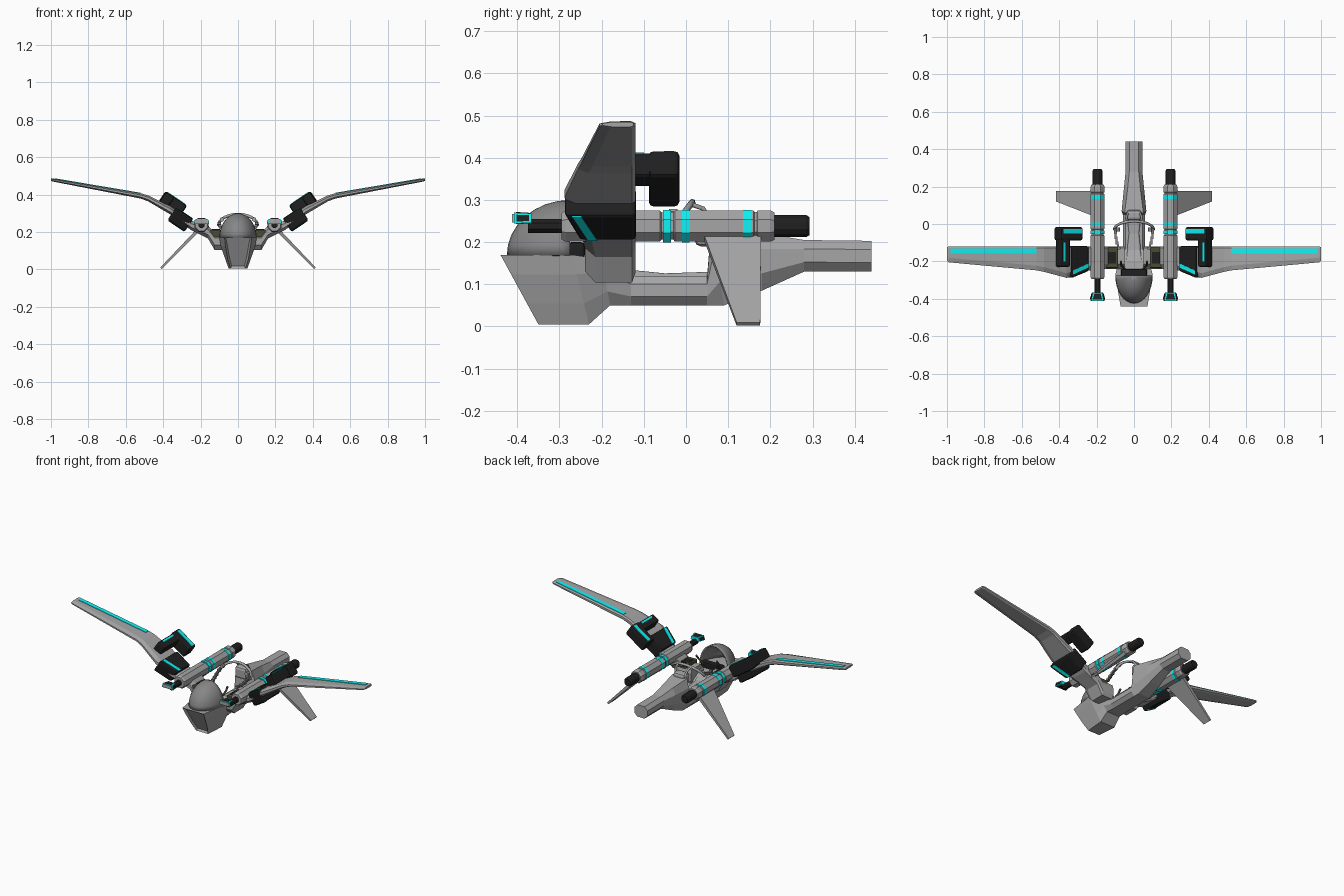
import bpy, bmesh, math
from mathutils import Vector

if "Cube" in bpy.data.objects:
    bpy.data.objects.remove(bpy.data.objects["Cube"])


def material(name, c):
    m = bpy.data.materials.new(name)
    m.diffuse_color = (*c, 1)
    m.use_nodes = True
    m.node_tree.nodes["Principled BSDF"].inputs["Base Color"].default_value = m.diffuse_color
    return m


GREY = material("hull_grey", (0.38, 0.38, 0.38))
GLASS = material("canopy_grey", (0.24, 0.24, 0.24))
DARK = material("dark", (0.014, 0.014, 0.014))
CYAN = material("cyan", (0.005, 0.9, 0.92))
OLIVE = material("olive", (0.07, 0.07, 0.035))


def finish(name, bm, mat=None, mirror=False, bevel=0):
    bmesh.ops.recalc_face_normals(bm, faces=bm.faces)
    me = bpy.data.meshes.new(name)
    bm.to_mesh(me)
    bm.free()
    ob = bpy.data.objects.new(name, me)
    bpy.context.collection.objects.link(ob)
    me.materials.append(mat or GREY)
    if bevel:
        b = ob.modifiers.new("bevel", 'BEVEL')
        b.width, b.segments, b.limit_method = bevel, 2, 'ANGLE'
    if mirror:
        ob.modifiers.new("mirror", 'MIRROR')
    return ob


def loft_bm(rings):
    bm = bmesh.new()
    vs = [[bm.verts.new(p) for p in r] for r in rings]
    n = len(vs[0])
    for a, b in zip(vs, vs[1:]):
        for i in range(n):
            bm.faces.new((a[i], a[(i + 1) % n], b[(i + 1) % n], b[i]))
    bm.faces.new(vs[0])
    bm.faces.new(vs[-1])
    return bm


def loft(name, rings, *args, **kw):
    return finish(name, loft_bm(rings), *args, **kw)


def box(name, x, y, z, *args, **kw):
    rings = [[(a, y[0], z[0]), (a, y[1], z[0]), (a, y[1], z[1]), (a, y[0], z[1])] for a in x]
    return loft(name, rings, *args, **kw)


def turned(name, prof, x, z, *args, n=8, **kw):
    # faceted tube along y from (y, radius) pairs
    rings = [[(x + r * math.cos((i + .5) * math.tau / n), y, z + r * math.sin((i + .5) * math.tau / n))
              for i in range(n)] for y, r in prof]
    return loft(name, rings, *args, **kw)


def tube(name, pts, r, mat=None, mirror=False):
    cu = bpy.data.curves.new(name, 'CURVE')
    cu.dimensions, cu.bevel_depth, cu.bevel_resolution, cu.use_fill_caps = '3D', r, 1, True
    sp = cu.splines.new('POLY')
    sp.points.add(len(pts) - 1)
    for p, q in zip(sp.points, pts):
        p.co = (*q, 1)
    ob = bpy.data.objects.new(name, cu)
    bpy.context.collection.objects.link(ob)
    cu.materials.append(mat or GREY)
    if mirror:
        ob.modifiers.new("mirror", 'MIRROR')


# Hull: nose, belly and tail in one loft
def hull_ring(yb, yt, zb, zt, w):
    lv = [0, .3, .72, 1]
    half = [(wi, yb + (yt - yb) * l, zb + (zt - zb) * l) for wi, l in zip(w, lv)]
    return half + [(-x, y, z) for x, y, z in reversed(half)]


bm = loft_bm([hull_ring(*r) for r in (
    (-.35, -.44, .005, .17, (.04, .055, .067, .072)),
    (-.23, -.27, .005, .17, (.05, .068, .092, .1)),
    (-.18, -.2, .05, .16, (.045, .065, .08, .08)),
    (-.13, -.13, .05, .12, (.04, .06, .06, .045)),
    (.05, .05, .05, .12, (.04, .06, .06, .045)),
    (.09, .06, .05, .24, (.04, .06, .066, .05)),
    (.18, .18, .085, .222, (.035, .055, .055, .035)),
    (.28, .28, .13, .205, (.025, .045, .045, .025)),
    (.44, .44, .13, .203, (.025, .045, .045, .025)))])
bmesh.ops.recalc_face_normals(bm, faces=bm.faces)
front = min(bm.faces, key=lambda f: f.calc_center_median().y)
bmesh.ops.inset_individual(bm, faces=[front], thickness=.01, depth=-.012)
finish("hull", bm)

# Canopy: front half of an egg, open at the rear
bm = bmesh.new()
bmesh.ops.create_uvsphere(bm, u_segments=32, v_segments=16, radius=1)
bmesh.ops.delete(bm, geom=[v for v in bm.verts if v.co.y > .01 or v.co.z < -.01], context='VERTS')
for v in bm.verts:
    v.co = Vector((v.co.x * .1, v.co.y * .15 - .275, v.co.z * .132 + .168))
canopy = finish("canopy", bm, GLASS)
for p in canopy.data.polygons:
    p.use_smooth = True
sol = canopy.modifiers.new("shell", 'SOLIDIFY')
sol.thickness = .008

# Wings: cranked loft from hull side to tip
def wing_ring(x, z, t, yf, yb=-.12):
    return [(x, yf, z - t * .4), (x, yf + .025, z - t), (x, yb - .008, z - t), (x, yb, z - t * .5),
            (x, yb, z + t * .5), (x, yb - .008, z + t), (x, yf + .025, z + t), (x, yf, z + t * .4)]


loft("wing", [wing_ring(*r) for r in (
    (.05, .15, .045, -.24), (.125, .15, .046, -.24), (.16, .2, .035, -.24), (.25, .235, .025, -.25),
    (.36, .315, .022, -.288), (.48, .38, .016, -.256), (.52, .393, .014, -.248),
    (.99, .478, .008, -.205), (1.0, .479, .006, -.198, -.125))], mirror=True)
loft("wing_stripe", [[(x, -.157, z), (x, -.131, z), (x, -.131, z + .004), (x, -.157, z + .004)]
                     for x, z in ((.52, .406), (.98, .4835))], CYAN, mirror=True)

# Wing armour blocks, tilted with the inner wing
TILT = math.radians(34)


def tilted(name, c, u, yf, yb, v, *args, **kw):
    # yf gives the front edge at each end of u, yb the rear edge
    rings = []
    for ui, f, b in zip(u, yf, yb):
        def P(y, vi):
            return (c[0] + ui * math.cos(TILT) - vi * math.sin(TILT), y,
                    c[1] + ui * math.sin(TILT) + vi * math.cos(TILT))
        rings.append([P(f, v[0]), P(b, v[0]), P(b, v[1]), P(f, v[1])])
    loft(name, rings, *args, mirror=True, **kw)


LOW, UP = (.308, .268), (.35, .35)
tilted("lower_armour", LOW, (-.056, .055), (-.252, -.29), (-.118, -.118), (-.042, .04), DARK, bevel=.01)
tilted("lower_armour_stripe", LOW, (-.052, .049), (-.232, -.27), (-.21, -.248), (-.044, .042), CYAN)
tilted("upper_armour_bar", UP, (-.07, .07), (-.088, -.088), (-.016, -.016), (-.036, .036), DARK, bevel=.01)
tilted("upper_armour_arm", UP, (.01, .065), (-.23, -.23), (-.06, -.06), (-.032, .034), DARK, bevel=.01)
tilted("upper_armour_stripe", UP, (-.06, .06), (-.052, -.052), (-.028, -.028), (.03, .039), CYAN)
tilted("upper_arm_stripe", UP, (.045, .057), (-.2, -.2), (-.1, -.1), (.03, .037), CYAN)

# Booms with bands, barrels and nozzles
BX, BZ = .195, .238
turned("boom", [(-.295, .034), (-.285, .04), (-.062, .04), (-.058, .035), (-.03, .035), (-.026, .04), (.16, .04),
                (.163, .036), (.168, .036), (.17, .04), (.2, .04), (.21, .035)], BX, BZ, mirror=True)
for i, (a, b) in enumerate(((-.054, -.035), (-.01, .008), (.135, .155))):
    turned("boom_band_%d" % i, [(a, .0415), (b, .0415)], BX, BZ, CYAN, mirror=True)
turned("front_barrel", [(-.375, .018), (-.29, .018)], BX, BZ, DARK, mirror=True)
turned("rear_barrel", [(.2, .024), (.21, .027), (.285, .027), (.293, .022)], BX, BZ, DARK, mirror=True, n=12)


def nozzle(name, ends, taper, *args):
    loft(name, [[(BX - w, y, .257 - h), (BX + w, y, .257 - h), (BX + w * taper, y, .257 + h),
                 (BX - w * taper, y, .257 + h)] for y, w, h in ends], *args, mirror=True)


nozzle("nozzle", ((-.408, .04, .013), (-.366, .03, .011)), .8, CYAN)
nozzle("nozzle_side_panel", ((-.402, .041, .008), (-.372, .033, .007)), .88, DARK)
nozzle("nozzle_top_panel", ((-.403, .03, .0145), (-.371, .021, .0125)), .8, DARK)
nozzle("nozzle_mouth", ((-.412, .034, .01), (-.4, .034, .01)), .85, GREY)

# Ventral fins
loft("fin", [[(x - d, a, z - d), (x - d, b, z - d), (x + d, b, z + d), (x + d, a, z + d)]
             for x, z, a, b, d in ((.205, .218, .04, .178, .007), (.412, .006, .12, .176, .004))], mirror=True)

# Saddle, seat back and cockpit consoles
loft("saddle", [[(-w, y, .1), (w, y, .1), (w * .7, y, z), (-w * .7, y, z)]
                for y, w, z in ((-.21, .062, .165), (-.14, .045, .135), (-.05, .035, .126), (.065, .05, .13))],
     bevel=.006)
box("headrest", (-.04, .04), (.02, .075), (.19, .262), bevel=.015)
box("console", (.085, .15), (-.235, -.125), (.17, .212), OLIVE, mirror=True, bevel=.006)
box("console_screen", (.095, .14), (-.21, -.15), (.2, .215), DARK, mirror=True)
box("dashboard", (-.07, .07), (-.28, -.24), (.16, .2), DARK, bevel=.008)
tube("control_stick", [(.05, -.24, .19), (.07, -.22, .225), (.07, -.2, .25)], .006, OLIVE, True)

# Restraint bar and chains
tube("restraint_bar", [(.105 * math.cos(a), -.03 + .045 * math.sin(a), .235 + .06 * math.sin(a))
                       for a in [math.pi * i / 12 for i in range(13)]], .008)
tube("restraint_strut", [(.045, .01, .29), (.04, .04, .28), (.03, .065, .24)], .006, None, True)
for i in range(8):
    t = i / 7
    x, y, z = .1 - .02 * t * t, -.03 - .1 * t, .25 - .03 * math.sin(t * math.pi / 2)
    s = .008 if i % 2 else .006
    box("chain_link_%d" % i, (x - s, x + s), (y - .007, y + .007), (z - s, z + s), GLASS, mirror=True)
turned("restraint_hinge", [(-.04, .012), (-.02, .012)], .085, .268, mirror=True)
